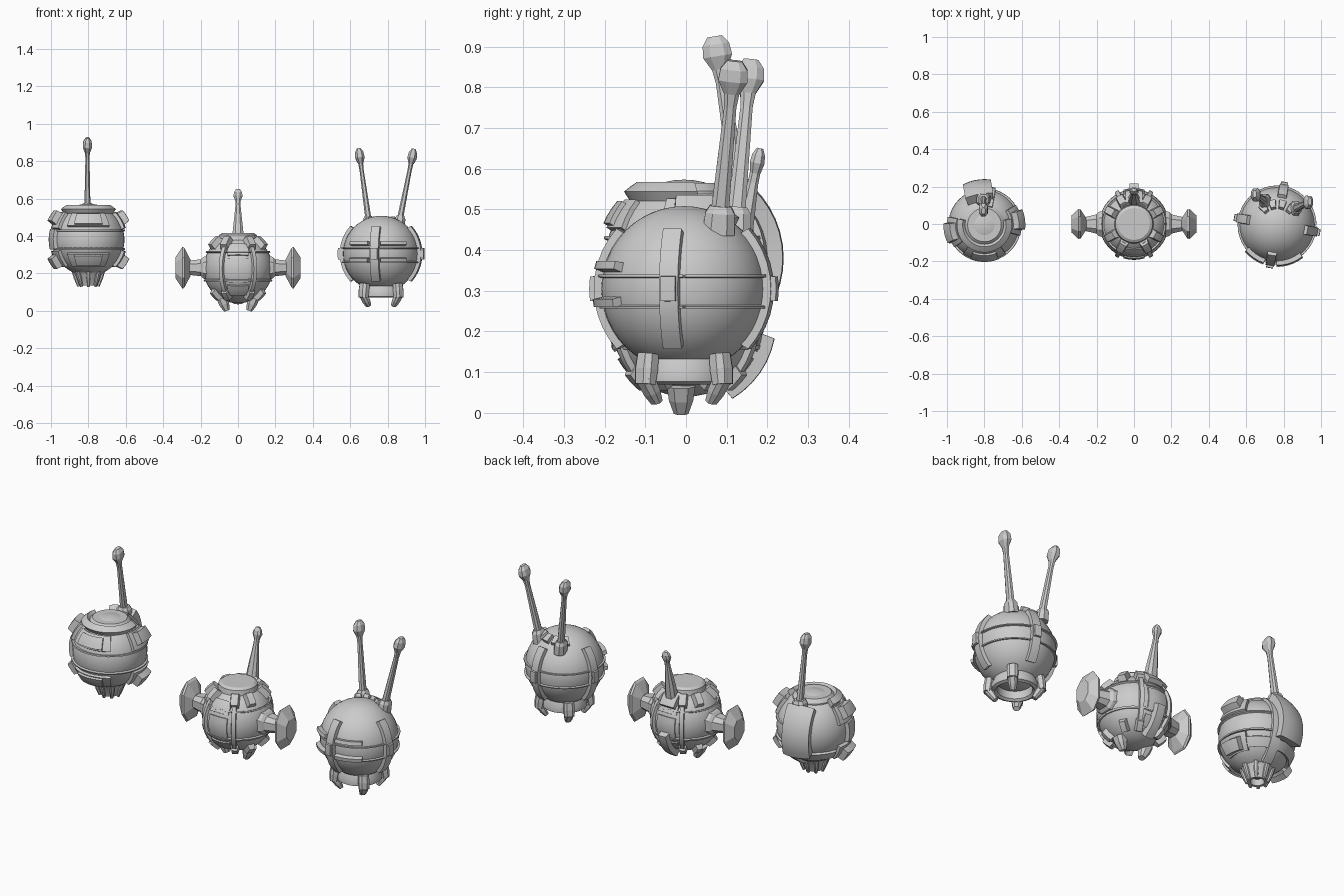
import bpy, bmesh
from math import sin, cos, radians, ceil
from mathutils import Vector, Matrix

if "Cube" in bpy.data.objects:
    bpy.data.objects.remove(bpy.data.objects["Cube"])

GREY = bpy.data.materials.new("plain grey")
GREY.use_nodes = True
GREY.diffuse_color = (0.6, 0.6, 0.6, 1)
GREY.node_tree.nodes["Principled BSDF"].inputs["Base Color"].default_value = (0.6, 0.6, 0.6, 1)


def finish(name, bm, smooth=True):
    bmesh.ops.recalc_face_normals(bm, faces=bm.faces)
    mesh = bpy.data.meshes.new(name)
    bm.to_mesh(mesh)
    bm.free()
    obj = bpy.data.objects.new(name, mesh)
    bpy.context.collection.objects.link(obj)
    mesh.materials.append(GREY)
    if smooth:
        bpy.ops.object.select_all(action='DESELECT')
        obj.select_set(True)
        bpy.context.view_layer.objects.active = obj
        bpy.ops.object.shade_smooth_by_angle(angle=radians(30))
    return obj


def ball(name, c, r):
    bm = bmesh.new()
    bmesh.ops.create_uvsphere(bm, u_segments=40, v_segments=24, radius=r,
                              matrix=Matrix.Translation(c))
    finish(name, bm)


def shell(name, c, place, a, b, r0, r1, inset):
    """Raised curved plate with sloping edges; place() turns two angles into a direction."""
    bm = bmesh.new()
    n = max(1, ceil((a[1] - a[0]) / 9))
    m = max(1, ceil((b[1] - b[0]) / 9))
    layers = []
    for r, d in ((r0, 0), (r1, inset)):
        grid = []
        for i in range(n + 1):
            u = a[0] + d + (a[1] - a[0] - 2 * d) * i / n
            grid.append([bm.verts.new(c + r * place(
                radians(u), radians(b[0] + d + (b[1] - b[0] - 2 * d) * j / m)))
                for j in range(m + 1)])
        for i in range(n):
            for j in range(m):
                bm.faces.new((grid[i][j], grid[i + 1][j], grid[i + 1][j + 1], grid[i][j + 1]))
        edge = ([(i, 0) for i in range(n)] + [(n, j) for j in range(m)] +
                [(i, m) for i in range(n, 0, -1)] + [(0, j) for j in range(m, 0, -1)])
        layers.append([grid[i][j] for i, j in edge])
    low, top = layers
    for k in range(len(low)):
        q = (k + 1) % len(low)
        bm.faces.new((low[k], low[q], top[q], top[k]))
    finish(name, bm)


def band(name, c, az, el, r0, r1, inset=1.5):
    shell(name, c, lambda u, v: Vector((cos(v) * cos(u), cos(v) * sin(u), sin(v))),
          az, el, r0, r1, inset)


def rib(name, c, az, el, half, r0, r1, inset=2):
    turn = Matrix.Rotation(radians(az), 3, 'Z')
    shell(name, c, lambda u, v: turn @ Vector((cos(v) * cos(u), sin(v), cos(v) * sin(u))),
          el, (-half, half), r0, r1, inset)


def loft(name, start, end, sections, side=Vector((1, 0, 0))):
    """Chamfered bar along a line; sections are (fraction, half width, half depth)."""
    start, end = Vector(start), Vector(end)
    axis = (end - start).normalized()
    side = (side - axis * side.dot(axis)).normalized()
    deep = axis.cross(side)
    bm = bmesh.new()
    rings = []
    for t, w, d in sections:
        p = start.lerp(end, t)
        rings.append([bm.verts.new(p + side * w * x + deep * d * y) for x, y in
                      ((1, .5), (.5, 1), (-.5, 1), (-1, .5), (-1, -.5), (-.5, -1), (.5, -1), (1, -.5))])
    for lo, hi in zip(rings, rings[1:]):
        for k in range(8):
            bm.faces.new((lo[k], lo[(k + 1) % 8], hi[(k + 1) % 8], hi[k]))
    bm.faces.new(rings[0])
    bm.faces.new(rings[-1])
    finish(name, bm, False)


def lathe(name, c, profile, steps=32):
    bm = bmesh.new()
    vs = [bm.verts.new((r, 0, z)) for r, z in profile]
    es = [bm.edges.new(p) for p in zip(vs, vs[1:])]
    bmesh.ops.spin(bm, geom=vs + es, axis=(0, 0, 1), cent=(0, 0, 0),
                   angle=radians(360), steps=steps)
    bmesh.ops.remove_doubles(bm, verts=bm.verts, dist=1e-5)
    bmesh.ops.translate(bm, verts=bm.verts, vec=c)
    finish(name, bm)


# Left probe: capped ball, corner blocks, back pack, one tall antenna
A = Vector((-.8, -.005, .38))
ball("left_body", A, .193)
lathe("left_cap", A, [(0, .185), (.09, .185), (.11, .165), (.11, .14)])
band("left_collar", A, (165, 375), (46, 60), .18, .22, 2)
for s, tag in ((1, "upper"), (-1, "lower")):
    def span(lo, hi):
        return tuple(sorted((s * lo, s * hi)))
    band(f"left_front_frame_{tag}", A, (-128, -52), span(20, 46), .18, .205)
    band(f"left_front_panel_{tag}", A, (-114, -66), span(22, 42), .18, .216)
    band(f"left_belt_{tag}", A, (-165, 75), span(12, 17), .18, .203)
    for az in (8, 192):
        band(f"left_corner_base_{tag}", A, (az - 26, az + 26), span(16, 46), .18, .21)
        band(f"left_corner_block_{tag}", A, (az - 17, az + 17), span(22, 43), .2, .242, 3)
rib("left_side_plate", A, 196, (-16, 18), 14, .18, .213)
rib("left_back_band", A, 80, (-65, 62), 9, .18, .208)
rib("left_back_pack", A, 100, (-26, 50), 21, .18, .245, 3)
band("left_back_strip", A, (30, 165), (-42, -24), .18, .205)
lathe("left_nozzle", A, [(.09, -.16), (.07, -.19), (.05, -.245), (.035, -.245), (.035, -.21), (0, -.21)])
for k in range(8):
    d = Vector((cos(radians(45 * k)), sin(radians(45 * k)), 0))
    loft("left_nozzle_fin", A + d * .08 - Vector((0, 0, .16)), A + d * .052 - Vector((0, 0, .25)),
         [(0, .012, .013), (.5, .012, .013), (1, .007, .008)], d)
ANTENNA = [(0, .02, .024), (.1, .016, .022), (.72, .011, .015), (.8, .013, .019),
           (.88, .025, .036), (.95, .022, .033), (1, .01, .018)]
loft("left_antenna", (-.805, .135, .52), (-.805, .07, .925), ANTENNA)
loft("left_antenna_base", (-.805, .13, .5), (-.805, .13, .575), [(0, .04, .04), (.8, .035, .035), (1, .025, .028)])

# Middle probe: ribbed ball, two side paddles, short antenna
B = Vector((0, 0, .225))
ball("middle_body", B, .185)
lathe("middle_cap", B, [(0, .19), (.085, .19), (.1, .18), (.105, .15)])
for az in (-62, -118, 62, 118):
    rib("middle_rib", B, az, (-58, 58), 5, .17, .2)
for az in (-28, -62, -118, -152, 28, 62, 118, 152):
    rib("middle_top_block", B, az, (34, 57), 8, .18, .215, 3)
    rib("middle_low_block", B, az, (-57, -36), 7, .18, .21, 3)
for az in (-90, 90):
    for el in ((-24, 18), (22, 46), (-50, -28)):
        rib("middle_panel", B, az, el, 18, .17, .192, 1)
for el in ((26, 30), (-22, -17)):
    band("middle_ring", B, (0, 360), el, .17, .194, 1)
rib("middle_back_fin", B, 90, (-62, -8), 9, .17, .222, 3)
rib("middle_back_mount", B, 90, (30, 60), 15, .17, .215, 3)
loft("middle_antenna", (0, .125, .37), (0, .182, .65),
     [(0, .032, .03), (.2, .028, .026), (.7, .013, .013), (.78, .014, .013),
      (.87, .024, .018), (.94, .021, .016), (1, .01, .008)])
for s in (-1, 1):
    up = Vector((0, 1, 0))
    loft("middle_arm", (s * .15, 0, .23), (s * .28, 0, .23),
         [(0, .075, .065), (.28, .065, .058), (.38, .052, .045), (1, .032, .036)], up)
    loft("middle_paddle", (s * .255, 0, .23), (s * .335, 0, .23),
         [(0, .03, .045), (.38, .078, .105), (.52, .08, .113), (1, .045, .055)], up)
    loft("middle_foot", (s * .085, -.012, .07), (s * .06, -.012, 0),
         [(0, .03, .035), (.5, .027, .03), (1, .015, .018)])

# Right probe: banded ball, cross strips, leg ring, two long antennae
C = Vector((.765, -.005, .305))
ball("right_body", C, .203)
for el in ((7, 10), (-14, -11)):
    band("right_ring", C, (0, 360), el, .19, .213, .7)
for az in (-10, 80, 170, 260):
    rib("right_strip", C, az, (-44, 44), 8, .19, .222, 2)
    rib("right_strip_core", C, az, (-9, 9), 6, .2, .234, 1.5)
for el in ((11, 19), (-13, -5)):
    band("right_front_bar", C, (-142, -108), el, .19, .226)
    band("right_front_bar", C, (-92, -50), el, .19, .226)
for az in (50, 76, 102, 128):
    band("right_crown_block", C, (az - 10, az + 10), (50, 66), .19, .222, 2)
for name, foot, tip in (("right_antenna_left_side", (.86, .08, .46), (.94, .12, .865)),
                        ("right_antenna_right_side", (.702, .12, .455), (.645, .16, .868))):
    loft(name, foot, tip, ANTENNA)
    loft(name + "_base", Vector(foot) - Vector((0, 0, .02)), Vector(foot).lerp(Vector(tip), .12),
         [(0, .03, .04), (.75, .028, .036), (1, .02, .026)])
lathe("right_leg_ring", C, [(.1, -.16), (.118, -.2), (.116, -.228), (.1, -.235), (.088, -.225), (.085, -.17)])
for az in (45, 135, 225, 315):
    d = Vector((cos(radians(az)), sin(radians(az)), 0))
    loft("right_leg_upper", C + d * .125 - Vector((0, 0, .16)), C + d * .135 - Vector((0, 0, .235)),
         [(0, .022, .026), (.5, .024, .028), (1, .02, .026)], d)
    loft("right_leg_foot", C + d * .138 - Vector((0, 0, .215)), C + d * .095 - Vector((0, 0, .278)),
         [(0, .02, .024), (.6, .018, .022), (1, .012, .016)], d)
